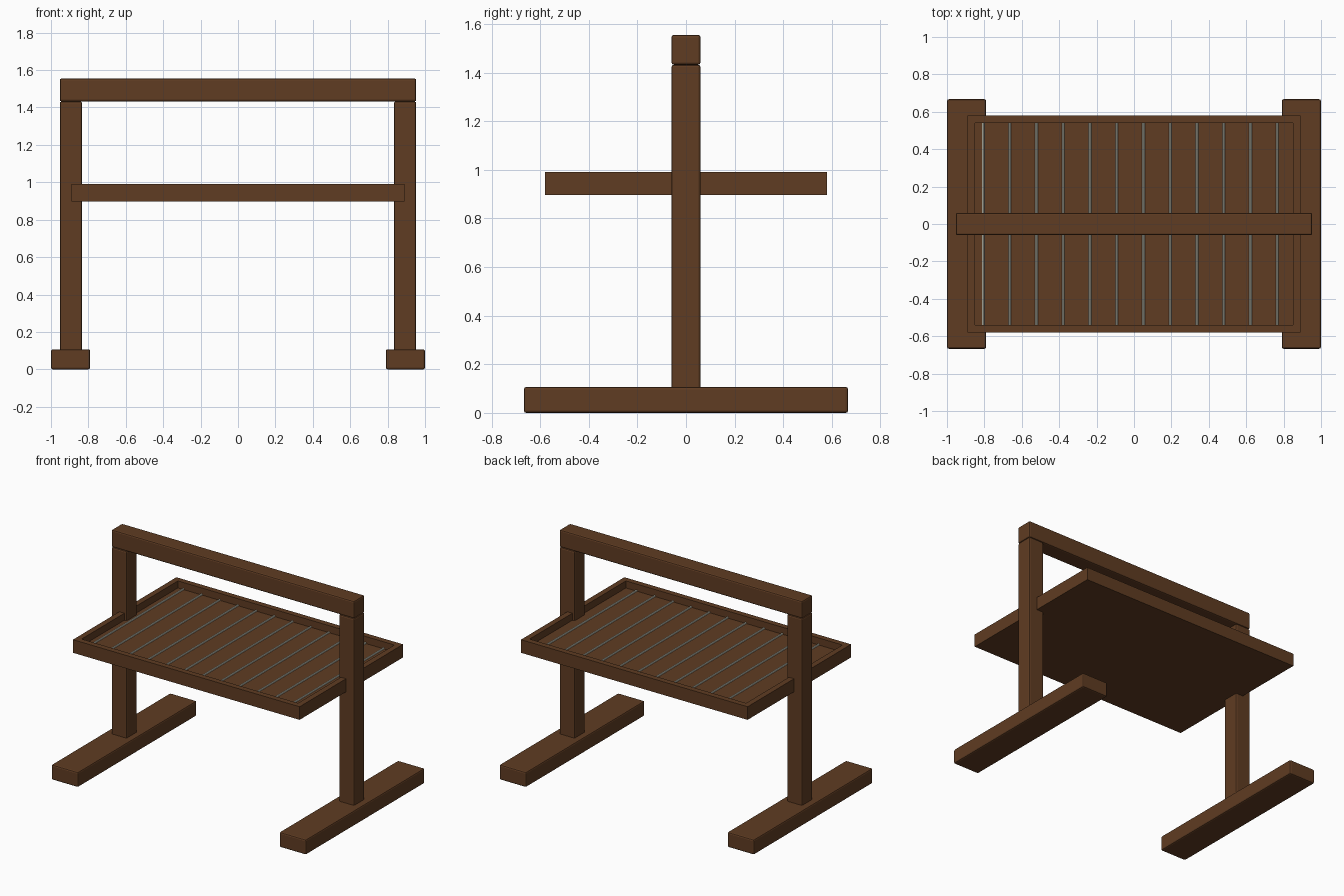
import bpy
import bmesh
from mathutils import Matrix

cube = bpy.data.objects.get("Cube")
if cube:
    bpy.data.objects.remove(cube, do_unlink=True)


def material(name, rgb):
    m = bpy.data.materials.new(name)
    m.use_nodes = True
    m.diffuse_color = (*rgb, 1)
    m.node_tree.nodes["Principled BSDF"].inputs["Base Color"].default_value = (*rgb, 1)
    return m


wood = material("brown wood", (0.115, 0.045, 0.016))
thread = material("pale thread", (0.60, 0.60, 0.50))


def add_object(name, bm, mat):
    mesh = bpy.data.meshes.new(name)
    bm.to_mesh(mesh)
    bm.free()
    mesh.materials.append(mat)
    obj = bpy.data.objects.new(name, mesh)
    bpy.context.collection.objects.link(obj)
    return obj


def box(name, x, y, z, bevel=0.0):
    """Box from (min, max) ranges, with optionally rounded edges."""
    bm = bmesh.new()
    size = [r[1] - r[0] for r in (x, y, z)]
    mid = [(r[0] + r[1]) / 2 for r in (x, y, z)]
    bmesh.ops.create_cube(bm, size=1, matrix=Matrix.Translation(mid) @ Matrix.Diagonal((*size, 1)))
    obj = add_object(name, bm, wood)
    if bevel:
        mod = obj.modifiers.new("rounded edges", "BEVEL")
        mod.width = bevel
        mod.segments = 2
    return obj


def span(side, a, b):
    return sorted((side * a, side * b))


# Stand: feet, posts and top beam
for side, label in ((1, "left"), (-1, "right")):
    box(label + "_foot", span(side, 0.79, 1.0), (-0.667, 0.667), (0, 0.107), 0.01)
    box(label + "_post", span(side, 0.833, 0.953), (-0.06, 0.06), (0.09, 1.432), 0.01)
box("top_beam", (-0.953, 0.953), (-0.06, 0.06), (1.432, 1.555), 0.01)

# Tray: floor panel with a raised rim
box("tray_floor", (-0.89, 0.89), (-0.58, 0.58), (0.897, 0.94))
for side, label in ((1, "left"), (-1, "right")):
    box(label + "_rim", span(side, 0.85, 0.89), (-0.58, 0.58), (0.94, 0.99))
for side, label in ((1, "back"), (-1, "front")):
    box(label + "_rim", (-0.85, 0.85), span(side, 0.54, 0.58), (0.94, 0.99))

# Threads stretched from front to back across the tray floor
for i in range(12):
    bm = bmesh.new()
    place = Matrix.Translation((-0.807 + 0.143 * i, 0, 0.943)) @ Matrix.Rotation(1.5708, 4, "X")
    bmesh.ops.create_cone(bm, cap_ends=True, segments=8, radius1=0.007, radius2=0.007,
                          depth=1.08, matrix=place)
    add_object(f"thread_{i + 1}", bm, thread)
